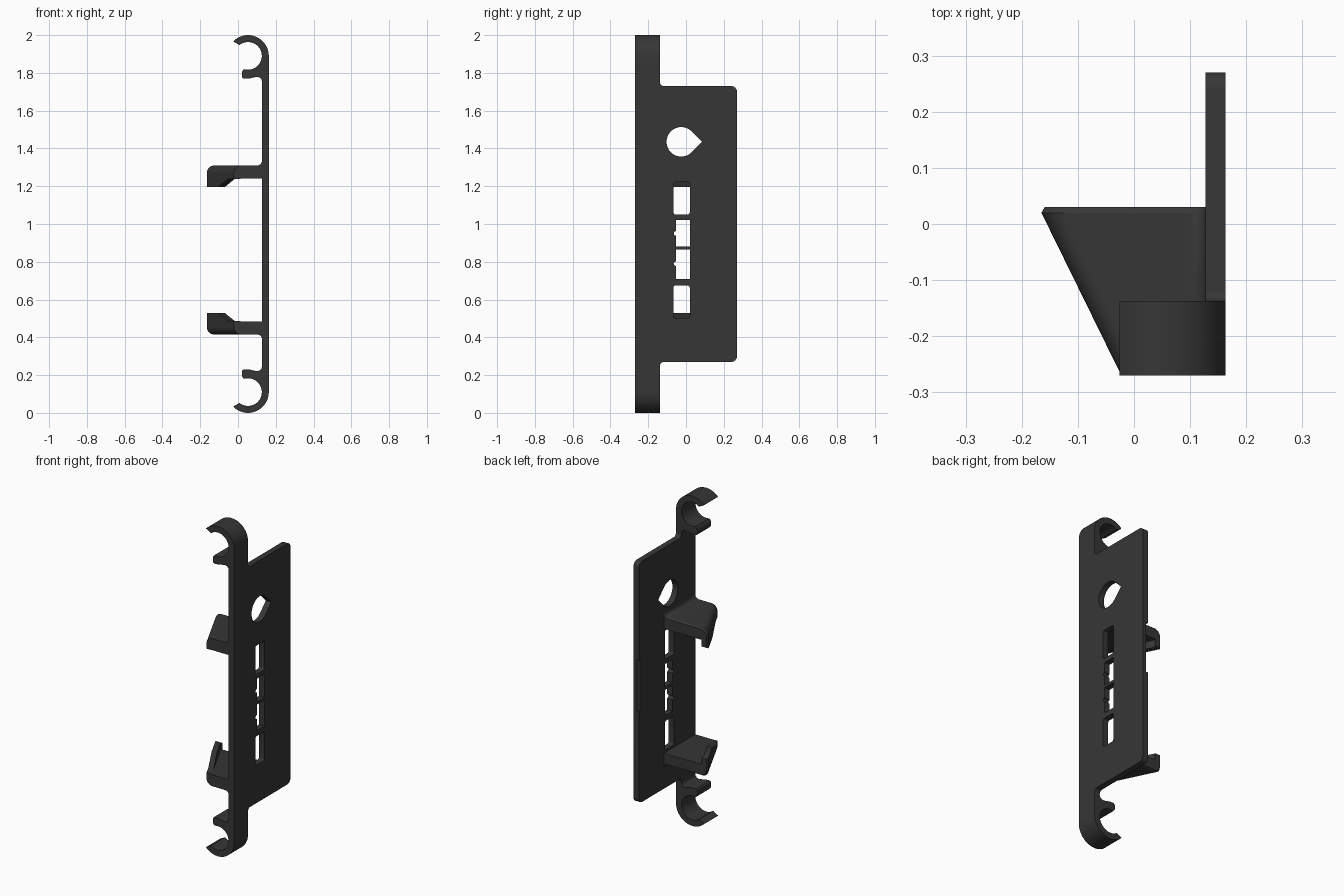
import bpy, bmesh, math
from mathutils import Vector

if "Cube" in bpy.data.objects:
    bpy.data.objects.remove(bpy.data.objects["Cube"])

mat = bpy.data.materials.new("charcoal plastic")
mat.diffuse_color = (0.037, 0.037, 0.037, 1)
mat.use_nodes = True
mat.node_tree.nodes["Principled BSDF"].inputs["Base Color"].default_value = mat.diffuse_color


def arc(cx, cy, r, a0, a1, n=8):
    """Points on an arc, angles in degrees."""
    steps = [math.radians(a0 + (a1 - a0) * i / n) for i in range(n + 1)]
    return [(cx + r * math.cos(a), cy + r * math.sin(a)) for a in steps]


def loft(name, rings):
    """Closed solid through equally sized rings of 3D points."""
    bm = bmesh.new()
    loops = [[bm.verts.new(p) for p in ring] for ring in rings]
    n = len(loops[0])
    for a, b in zip(loops, loops[1:]):
        for i in range(n):
            j = (i + 1) % n
            bm.faces.new((a[i], a[j], b[j], b[i]))
    bm.faces.new(loops[0])
    bm.faces.new(loops[-1])
    bmesh.ops.recalc_face_normals(bm, faces=bm.faces)
    me = bpy.data.meshes.new(name)
    bm.to_mesh(me)
    bm.free()
    me.materials.append(mat)
    ob = bpy.data.objects.new(name, me)
    bpy.context.collection.objects.link(ob)
    return ob


def slab_x(name, pts, x0, x1):
    return loft(name, [[(x, y, z) for y, z in pts] for x in (x0, x1)])


def window(y0, y1, z0, z1, r=0.012):
    """Rounded rectangle in the plate plane."""
    return (arc(y1 - r, z1 - r, r, 0, 90, 4) + arc(y0 + r, z1 - r, r, 90, 180, 4)
            + arc(y0 + r, z0 + r, r, 180, 270, 4) + arc(y1 - r, z0 + r, r, 270, 360, 4))


def cut(target, cutter):
    cutter.hide_render = True
    cutter.hide_viewport = False
    m = target.modifiers.new("cut", 'BOOLEAN')
    m.operation, m.object, m.solver = 'DIFFERENCE', cutter, 'EXACT'
    bpy.context.view_layer.objects.active = target
    bpy.ops.object.modifier_apply(modifier=m.name)
    bpy.data.objects.remove(cutter)


X0, X1 = 0.127, 0.163          # plate thickness
F, S, B = -0.27, -0.137, 0.27  # front, strip edge, back
JOIN = 1.755                   # height where the clips start

# Back plate with rounded rear corners and a front strip running on past it
upper = (arc(B - 0.03, 1.70, 0.03, 0, 90) + arc(S + 0.02, 1.75, 0.02, 270, 180)
         + [(S, JOIN), (F, JOIN)])
plate = slab_x("back_plate", upper + [(y, 2 - z) for y, z in reversed(upper)], X0, X1)

# Teardrop hanging hole
hole = arc(-0.025, 1.435, 0.078, 45, 315, 36) + [(0.085, 1.435)]
cut(plate, slab_x("hole_cutter", hole, 0, 0.3))

# Row of windows
for z0, z1 in ((1.05, 1.225), (0.50, 0.675)):
    cut(plate, slab_x("window_cutter", window(-0.066, 0.02, z0, z1), 0, 0.3))
for z0, z1, bite in ((0.882, 1.022, 0.95), (0.708, 0.865, 0.79)):
    pts = [(0.02, z0), (0.02, z1), (-0.053, z1)] + arc(-0.053, bite, 0.012, 90, 270) + [(-0.053, z0)]
    cut(plate, slab_x("window_cutter", pts, 0, 0.3))

# Finger bevel on the rear inner edge
bevel = [(0.10, 0.30), (0.10, 0.243), (X0, 0.252), (0.145, 0.275), (0.145, 0.30)]
cut(plate, loft("bevel_cutter", [[(x, y, z) for x, y in bevel] for z in (0.83, 1.14)]))

# Round clips at both ends
CX, CZ = 0.053, 1.89
clip = ([(X1, JOIN)] + arc(CX, CZ, 0.11, 0, 136, 24) + arc(CX, CZ, 0.073, 128, -107, 36)
        + [(0.024, 1.81), (0.020, 1.803), (0.020, 1.778), (0.028, 1.769), (0.055, 1.769),
           (0.08, 1.775), (0.10, 1.779), (0.114, 1.776), (0.123, 1.768), (X0, JOIN)])
parts = [plate]
for name, f in (("upper_clip", lambda z: z), ("lower_clip", lambda z: 2 - z)):
    parts.append(loft(name, [[(x, y, f(z)) for x, z in clip] for y in (F, S)]))


# Slanted support arms with a lip along the outer edge
def arm_section(left, drop, inset=0.0):
    top, under, t = 1.31 - inset, 1.24, 0.035
    return ([(X0 + 0.005, under), (left + t, under), (left + t, under - drop),
             (left, under - drop), (left, 1.265)]
            + arc(left + 0.04, top - 0.04, 0.04, 180, 90)
            + arc(X0 - 0.025, top + 0.025, 0.025, 270, 360, 6)
            + [(X0 + 0.005, top + 0.025)])


def outer(y):
    return -0.025 - 0.14 * (y + 0.265) / 0.285


stations = [(F, outer(F), 0.001, 0), (-0.21, outer(-0.21), 0.001, 0),
            (-0.10, outer(-0.10), 0.045, 0), (0.02, -0.165, 0.045, 0),
            (0.03, -0.159, 0.04, 0.006)]
for name, f in (("upper_arm", lambda z: z), ("lower_arm", lambda z: 1.725 - z)):
    parts.append(loft(name, [[(x, y, f(z)) for x, z in arm_section(left, d, i)]
                             for y, left, d, i in stations]))

# Smooth the curved surfaces, keep the edges crisp
bpy.ops.object.select_all(action='DESELECT')
for ob in parts:
    ob.select_set(True)
bpy.context.view_layer.objects.active = plate
bpy.ops.object.shade_smooth_by_angle(angle=math.radians(30))
